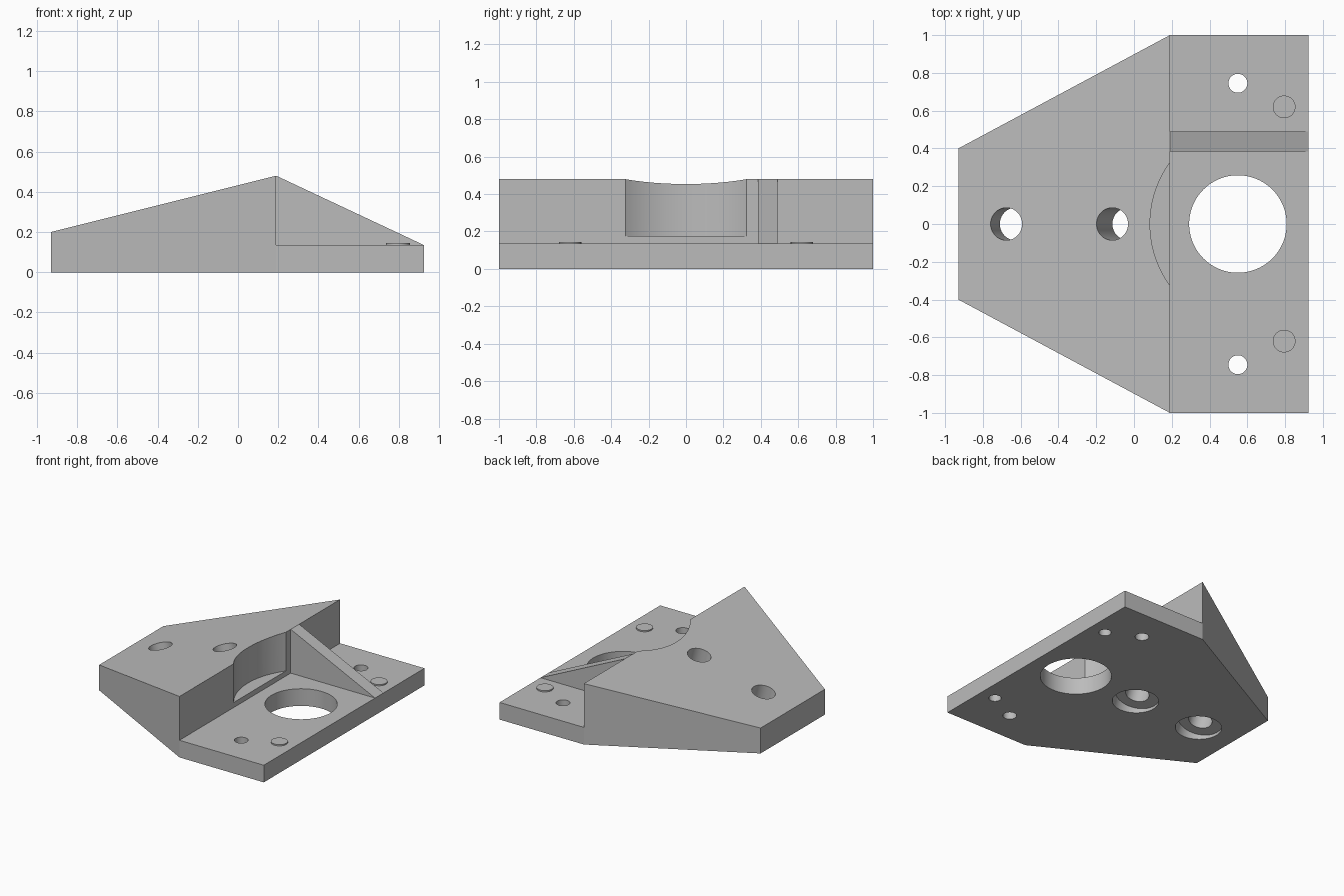
import bpy
import bmesh
from math import atan, radians
from mathutils import Matrix, Vector

cube = bpy.data.objects.get("Cube")
if cube:
    bpy.data.objects.remove(cube, do_unlink=True)

# Single plain grey finish
grey = bpy.data.materials.new("plain_grey")
grey.use_nodes = True
COLOUR = (0.5, 0.5, 0.5, 1)
grey.diffuse_color = COLOUR
grey.node_tree.nodes["Principled BSDF"].inputs["Base Color"].default_value = COLOUR

BACK, STEP, FRONT = -0.93, 0.19, 0.925
PLATE, PEAK, LOW = 0.135, 0.48, 0.2
SLOPE = (PEAK - LOW) / (STEP - BACK)
BORE_X = 0.55


def add_object(name, bm):
    bmesh.ops.recalc_face_normals(bm, faces=bm.faces)
    mesh = bpy.data.meshes.new(name)
    bm.to_mesh(mesh)
    bm.free()
    mesh.materials.append(grey)
    obj = bpy.data.objects.new(name, mesh)
    bpy.context.collection.objects.link(obj)
    return obj


def prism(name, points, extrude):
    bm = bmesh.new()
    face = bm.faces.new([bm.verts.new(p) for p in points])
    result = bmesh.ops.extrude_face_region(bm, geom=[face])
    moved = [g for g in result["geom"] if isinstance(g, bmesh.types.BMVert)]
    bmesh.ops.translate(bm, verts=moved, vec=extrude)
    return add_object(name, bm)


def cylinder(name, x, y, radius, low, high, tilt=0.0, sides=64):
    """Cylinder from low to high along its axis, pivoting at (x, y, 0)."""
    bm = bmesh.new()
    matrix = (Matrix.Translation((x, y, 0)) @ Matrix.Rotation(tilt, 4, "Y")
              @ Matrix.Translation((0, 0, (low + high) / 2)))
    bmesh.ops.create_cone(bm, cap_ends=True, segments=sides, radius1=radius,
                          radius2=radius, depth=high - low, matrix=matrix)
    return add_object(name, bm)


def combine(target, tool, operation="DIFFERENCE"):
    tool.hide_render = True
    mod = target.modifiers.new("combine", "BOOLEAN")
    mod.operation = operation
    mod.solver = "EXACT"
    mod.object = tool
    bpy.context.view_layer.objects.active = target
    bpy.ops.object.modifier_apply(modifier=mod.name)
    bpy.data.objects.remove(tool, do_unlink=True)


def smooth(obj):
    bpy.ops.object.select_all(action="DESELECT")
    obj.select_set(True)
    bpy.context.view_layer.objects.active = obj
    bpy.ops.object.shade_smooth_by_angle(angle=radians(25))


# Wedge and plate: side profile trimmed to the tapered outline
side = [(BACK, 0), (FRONT, 0), (FRONT, PLATE), (STEP, PLATE), (STEP, PEAK), (BACK, LOW)]
body = prism("mount_body", [(x, -1, z) for x, z in side], Vector((0, 2, 0)))
for s in (-1, 1):
    corner = [(BACK - 0.2, s * (0.4 - 0.2 * 0.6 / (STEP - BACK)), -0.2),
              (STEP, s, -0.2), (STEP, s * 1.3, -0.2), (BACK - 0.2, s * 1.3, -0.2)]
    combine(body, prism("corner_cutter", corner, Vector((0, 0, 1))))

# Round clearance pocket in the step, and the main bore
combine(body, cylinder("pocket_cutter", 0.64, 0, 0.555, 0.175, 0.8, sides=128))
combine(body, cylinder("bore_cutter", BORE_X, 0, 0.258, -0.1, 0.3, sides=96))

# Angled bolt holes square to the slope, counterbored from below
for x in (-0.61, -0.014):
    tilt = -atan(SLOPE)
    combine(body, cylinder("counterbore_cutter", x, 0, 0.165, -0.2, 0.07, tilt))
    combine(body, cylinder("bolt_hole_cutter", x, 0, 0.086, -0.2, 0.8, tilt))

# Small through holes and blind holes under the bosses
for s in (-1, 1):
    combine(body, cylinder("pin_hole_cutter", BORE_X, s * 0.745, 0.05, -0.1, 0.3, sides=40))
    combine(body, cylinder("blind_hole_cutter", 0.795, s * 0.62, 0.045, -0.1, 0.1, sides=40))
smooth(body)

# Raised round bosses on the plate
for label, s in (("right", -1), ("left", 1)):
    smooth(cylinder(label + "_boss", 0.795, s * 0.62, 0.06, PLATE - 0.01, 0.145, sides=48))

# Triangular support rib, rooted slightly into the body
rib = [(STEP, PEAK), (STEP - 0.04, 0.4), (STEP - 0.04, 0.1), (FRONT - 0.03, 0.1), (FRONT, PLATE)]
prism("support_rib", [(x, 0.385, z) for x, z in rib], Vector((0, 0.105, 0)))
